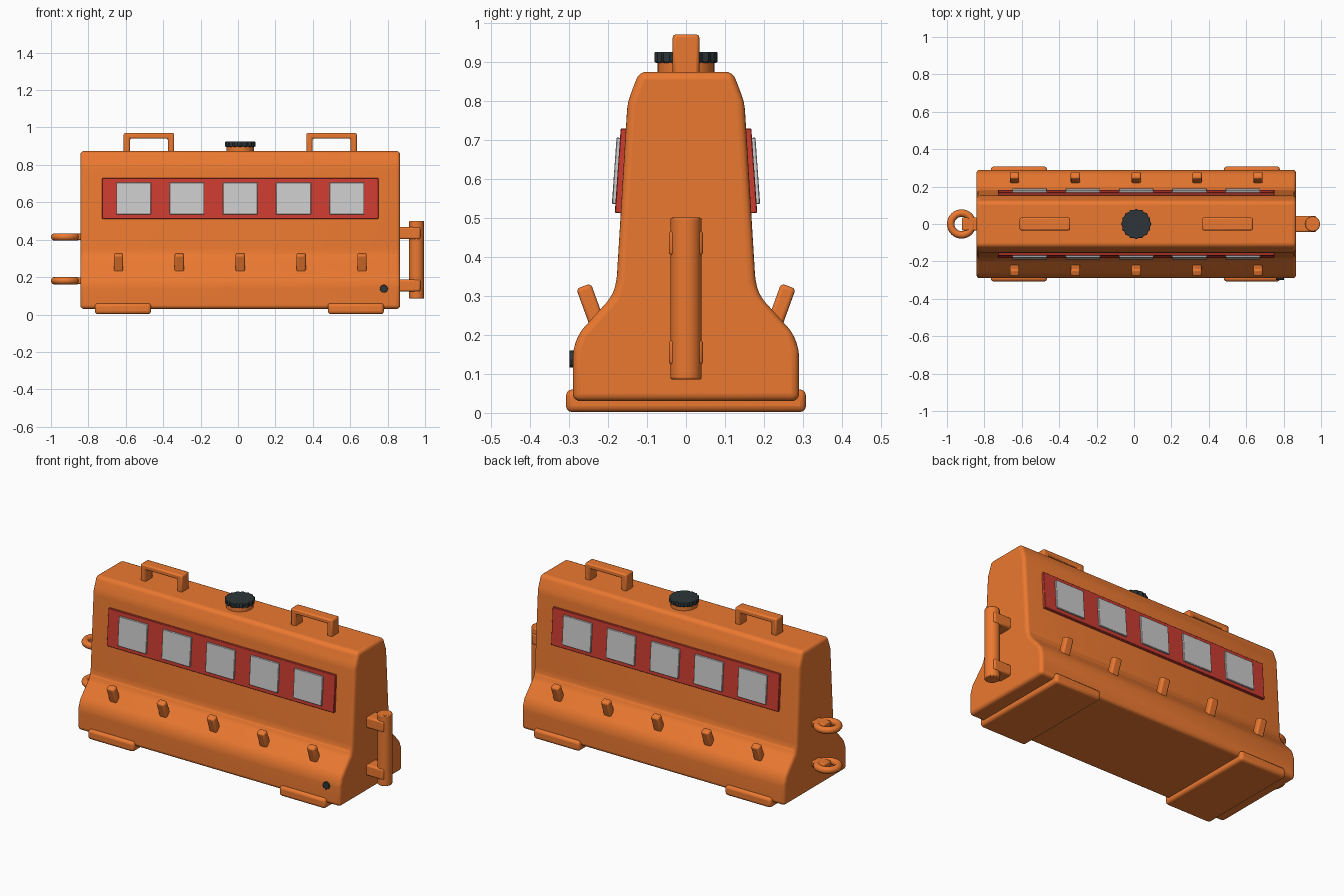
import bpy, bmesh, math
from mathutils import Vector

if "Cube" in bpy.data.objects:
    bpy.data.objects.remove(bpy.data.objects["Cube"])

C = 0.012  # centre of the hollow body along x


def material(name, rgb):
    m = bpy.data.materials.new(name)
    m.diffuse_color = (*rgb, 1)
    m.use_nodes = True
    m.node_tree.nodes["Principled BSDF"].inputs["Base Color"].default_value = m.diffuse_color
    return m


ORANGE = material("orange_plastic", (0.83, 0.19, 0.03))
RED = material("red_reflector", (0.6, 0.045, 0.03))
WHITE = material("white_reflector", (0.65, 0.66, 0.64))
DARK = material("dark_rubber", (0.026, 0.036, 0.04))


def finish(ob, name, mat, bevel=0.0, segs=3, limit=30):
    ob.name = name
    ob.data.materials.append(mat)
    if bevel:
        b = ob.modifiers.new("round", 'BEVEL')
        b.width, b.segments = bevel, segs
        b.limit_method, b.angle_limit = 'ANGLE', math.radians(limit)
    bpy.ops.object.select_all(action='DESELECT')
    ob.select_set(True)
    bpy.context.view_layer.objects.active = ob
    bpy.ops.object.shade_smooth_by_angle(angle=math.radians(35))
    return ob


def box(name, loc, size, mat, bevel=0.0, rx=0.0, segs=3):
    bpy.ops.mesh.primitive_cube_add(size=1, location=loc)
    ob = bpy.context.object
    ob.scale = size
    bpy.ops.object.transform_apply(location=False, rotation=False, scale=True)
    ob.rotation_euler.x = rx
    return finish(ob, name, mat, bevel, segs)


def cyl(name, loc, r, h, mat, sides=32, bevel=0.0, rx=0.0):
    bpy.ops.mesh.primitive_cylinder_add(vertices=sides, radius=r, depth=h, location=loc)
    ob = bpy.context.object
    ob.rotation_euler.x = rx
    return finish(ob, name, mat, bevel, 2)


def prism(name, points, direction, mat, bevel, segs=3, limit=30):
    """Extrude a closed 3D outline along a direction."""
    bm = bmesh.new()
    face = bm.faces.new([bm.verts.new(p) for p in points])
    ext = bmesh.ops.extrude_face_region(bm, geom=[face])
    moved = [g for g in ext['geom'] if isinstance(g, bmesh.types.BMVert)]
    bmesh.ops.translate(bm, verts=moved, vec=Vector(direction))
    bmesh.ops.recalc_face_normals(bm, faces=bm.faces)
    me = bpy.data.meshes.new(name)
    bm.to_mesh(me)
    bm.free()
    ob = bpy.data.objects.new(name, me)
    bpy.context.collection.objects.link(ob)
    return finish(ob, name, mat, bevel, segs, limit)


# Barrier body: mirrored half profile swept along x
half = [(0.29, 0.03), (0.29, 0.16), (0.274, 0.205), (0.19, 0.298),
        (0.178, 0.335), (0.15, 0.795), (0.12, 0.874)]
outline = half + [(-y, z) for y, z in reversed(half)]
prism("barrier_body", [(-0.843, y, z) for y, z in outline], (1.71, 0, 0),
      ORANGE, 0.02, 4, 8)

# Feet
for x in (-0.615, 0.0):
    cx = x if x else 0.63
    box("foot", (cx, 0, 0.031), (0.3, 0.615, 0.058), ORANGE, 0.016)

# Carry handles: inverted U profiles
for cx in (C - 0.488, C + 0.488):
    w, t = 0.135, 0.034
    u = [(-w, 0.86), (-w, 0.97), (w, 0.97), (w, 0.86),
         (w - t, 0.86), (w - t, 0.941), (t - w, 0.941), (t - w, 0.86)]
    prism("carry_handle", [(cx + x, -0.034, z) for x, z in u], (0, 0.068, 0),
          ORANGE, 0.008, 2)

# Filler neck and knurled cap
cyl("filler_neck", (C, 0, 0.88), 0.073, 0.05, ORANGE)
N = 64
ring = []
for i in range(N):
    a = math.tau * i / N
    r = 0.078 + 0.003 * math.cos(16 * a)
    ring.append((C + r * math.cos(a), r * math.sin(a), 0.897))
prism("filler_cap", ring, (0, 0, 0.028), DARK, 0.004, 2, 60)

# Both long sides: reflector strip, reflector squares, pegs
tilt = math.radians(4)
for s in (-1, 1):
    box("reflector_strip", (C, s * 0.163, 0.62), (1.476, 0.024, 0.217), RED, 0.002, s * tilt, 1)
    for i in range(-2, 3):
        box("reflector_square", (C + i * 0.285, s * 0.175, 0.62),
            (0.185, 0.018, 0.17), WHITE, 0.002, s * tilt, 1)
        box("side_peg", (C + i * 0.3255, s * 0.236, 0.252),
            (0.05, 0.04, 0.155), ORANGE, 0.01, -s * math.radians(20))

# Drain plug on the front
cyl("drain_plug", (0.78, -0.288, 0.138), 0.022, 0.022, DARK, 8, 0.002, math.pi / 2)

# Right end: connector pin with two brackets
cyl("connector_pin", (0.955, 0, 0.293), 0.04, 0.415, ORANGE, 32, 0.005)
for z in (0.435, 0.155):
    box("pin_bracket", (0.915, 0, z), (0.12, 0.088, 0.064), ORANGE, 0.01)

# Left end: connector rings with lugs
for z in (0.415, 0.181):
    bpy.ops.mesh.primitive_torus_add(location=(-0.922, 0, z), major_radius=0.058,
                                     minor_radius=0.02, major_segments=40, minor_segments=14)
    finish(bpy.context.object, "connector_ring", ORANGE)
    box("ring_lug", (-0.878, 0, z), (0.085, 0.07, 0.034), ORANGE, 0.008)
